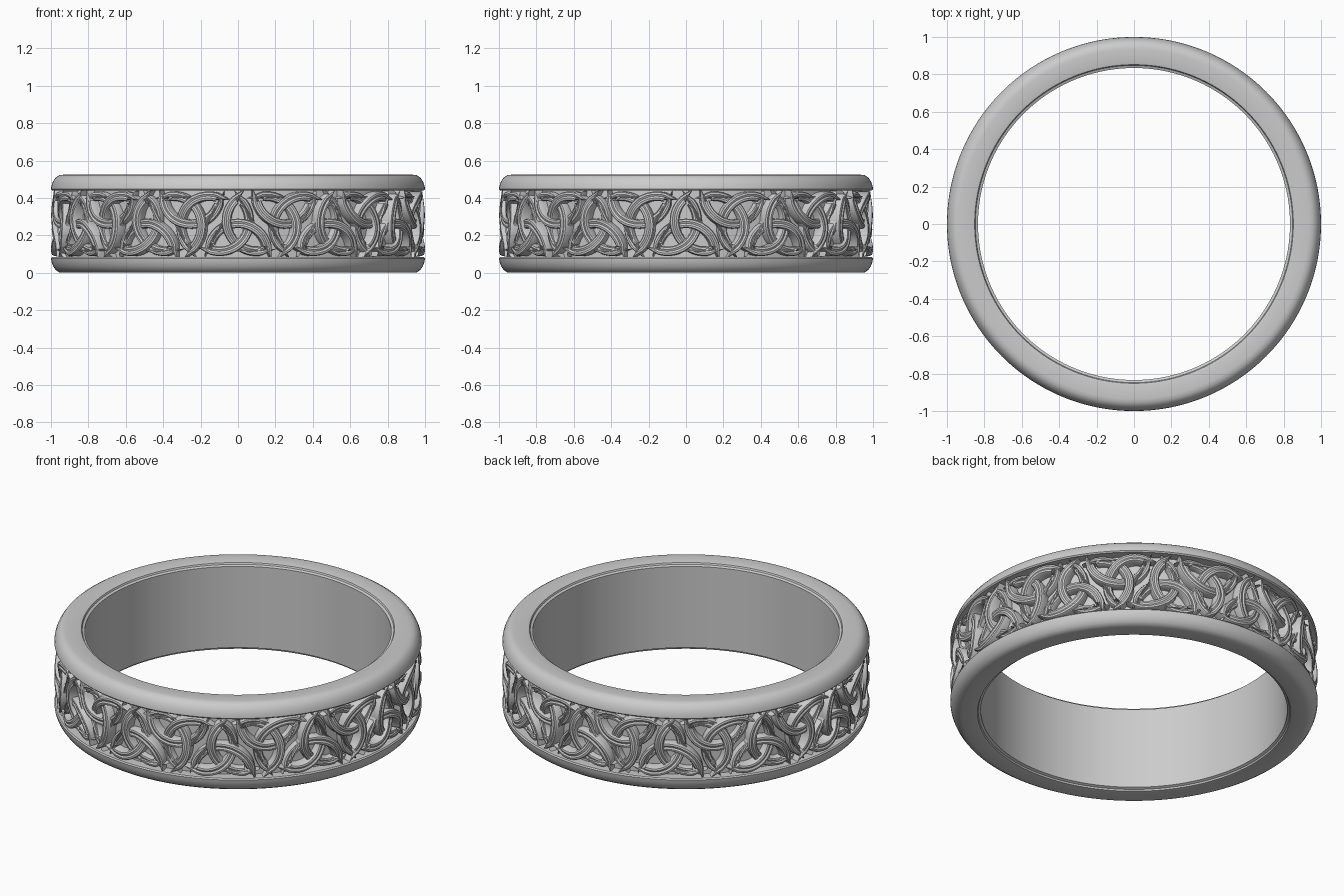
import bpy, bmesh, math
from math import sin, cos, pi
from mathutils import Vector

if "Cube" in bpy.data.objects:
    bpy.data.objects.remove(bpy.data.objects["Cube"])

MID = 0.262          # half the ring height
KNOTS = 24
SEG = 192


def finish(name, bm, angle):
    bmesh.ops.recalc_face_normals(bm, faces=bm.faces)
    me = bpy.data.meshes.new(name)
    bm.to_mesh(me)
    bm.free()
    ob = bpy.data.objects.new(name, me)
    bpy.context.collection.objects.link(ob)
    bpy.ops.object.select_all(action='DESELECT')
    ob.select_set(True)
    bpy.context.view_layer.objects.active = ob
    bpy.ops.object.shade_smooth_by_angle(angle=math.radians(angle))
    return ob


def bridge(bm, rings):
    """Join closed rings of vertices into a closed tube."""
    n = len(rings[0])
    for a, b in zip(rings, rings[1:] + rings[:1]):
        for i in range(n):
            j = (i + 1) % n
            bm.faces.new((a[i], a[j], b[j], b[i]))


# Ring band: upper half of the section (radius, height above middle), mirrored
half = [(0.938, 0.178), (0.994, 0.178), (1.0, 0.185), (0.997, 0.205), (0.988, 0.228),
        (0.974, 0.248), (0.955, 0.260), (0.935, 0.262), (0.862, 0.262),
        (0.852, 0.259), (0.848, 0.250), (0.834, 0.244)]
section = half + [(r, -h) for r, h in reversed(half)]
bm = bmesh.new()
rings = []
for s in range(SEG):
    a = 2 * pi * s / SEG
    rings.append([bm.verts.new((r * cos(a), r * sin(a), MID + h)) for r, h in section])
bridge(bm, rings)
finish("ring_band", bm, 30)

# Flat path of one triquetra: three arcs of equal circles meeting at the tips
D, K, STEPS = 0.115, 1.4, 26
R = D * K
tip = D * (0.5 + math.sqrt(K * K - 0.75))
path = []
for i in range(3):
    ca = -pi / 2 + i * 2 * pi / 3
    centre = Vector((cos(ca), sin(ca))) * D
    end = Vector((cos(ca + pi / 3), sin(ca + pi / 3))) * tip - centre
    e = math.atan2(end.y, end.x) - ca
    e = (e + pi) % (2 * pi) - pi
    sweep = 2 * (pi - e)
    for s in range(STEPS):
        t = s / STEPS
        a = ca + e + sweep * t
        path.append((centre + Vector((cos(a), sin(a))) * R, 0.013 * sin(2 * pi * t)))

# Strand section: (sideways, outward), a rounded ribbon with a shallow groove
W = 0.025
ribbon = [(-W, -0.045), (-W, 0.000), (-0.8 * W, 0.009), (-0.4 * W, 0.011), (0, 0.006),
          (0.4 * W, 0.011), (0.8 * W, 0.009), (W, 0.000), (W, -0.045)]


def knot(bm, angle, flip):
    rings = []
    n = len(path)
    for i in range(n):
        p, lift = path[i]
        t0 = (p - path[i - 1][0]).normalized()
        t1 = (path[(i + 1) % n][0] - p).normalized()
        t = (t0 + t1).normalized()
        side = Vector((-t.y, t.x)) / max(0.4, t.dot(t1))   # mitred at the tips
        ring = []
        for u, h in ribbon:
            q = p + side * u
            # turn every other knot upside down and wrap it round the band
            x, z = q.x * flip, (q.y - 0.044) * flip
            r = 0.976 + h + (lift if h > -0.02 else 0)
            a = angle + x / 0.98
            ring.append(bm.verts.new((r * cos(a), r * sin(a), MID + z)))
        rings.append(ring)
    bridge(bm, rings)


# Row of knots, alternately point up and point down
bm = bmesh.new()
for k in range(KNOTS):
    knot(bm, -pi / 2 + 2 * pi * k / KNOTS, 1 if k % 2 == 0 else -1)
finish("knot_frieze", bm, 35)
